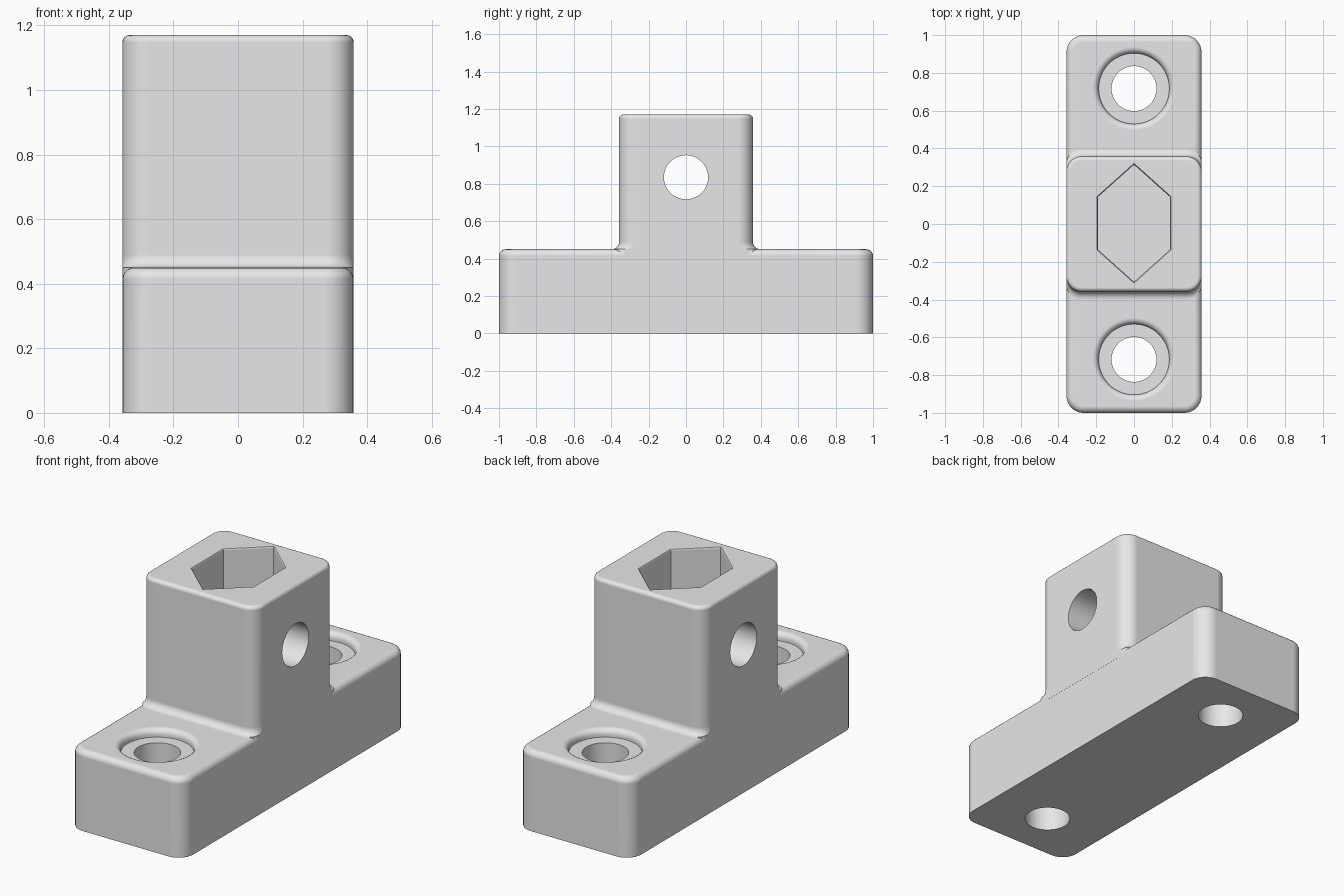
import bpy, bmesh, math
from math import sin, cos, pi

if "Cube" in bpy.data.objects:
    bpy.data.objects.remove(bpy.data.objects["Cube"])

W = 0.358          # half width of base and tower
BASE_Z = 0.45      # top of base
TOP_Z = 1.17       # top of tower
BOLT_Y = 0.717     # bolt hole offset from the middle
PIN_Z = 0.835      # height of the cross hole

grey = bpy.data.materials.new("plain grey")
grey.diffuse_color = (0.8, 0.8, 0.8, 1)
grey.use_nodes = True
grey.node_tree.nodes["Principled BSDF"].inputs["Base Color"].default_value = grey.diffuse_color


def loft(name, loops):
    """Closed solid from a stack of loops with equal point counts."""
    bm = bmesh.new()
    rings = [[bm.verts.new(p) for p in loop] for loop in loops]
    n = len(rings[0])
    for a, b in zip(rings, rings[1:]):
        for i in range(n):
            j = (i + 1) % n
            bm.faces.new((a[i], a[j], b[j], b[i]))
    bm.faces.new(rings[0][::-1])
    bm.faces.new(rings[-1])
    bmesh.ops.recalc_face_normals(bm, faces=bm.faces)
    mesh = bpy.data.meshes.new(name)
    bm.to_mesh(mesh)
    bm.free()
    mesh.materials.append(grey)
    ob = bpy.data.objects.new(name, mesh)
    bpy.context.collection.objects.link(ob)
    return ob


def rounded_rect(hx, hy, r, z, seg=8):
    pts = []
    for k, (sx, sy) in enumerate(((1, 1), (-1, 1), (-1, -1), (1, -1))):
        for i in range(seg + 1):
            a = (k + i / seg) * pi / 2
            pts.append((sx * (hx - r) + r * cos(a), sy * (hy - r) + r * sin(a), z))
    return pts


def rounded_top(hx, hy, r, top, edge, seg=5):
    """Loops that round over the top rim of a block."""
    out = []
    for i in range(seg + 1):
        a = i / seg * pi / 2
        d = edge * (1 - cos(a))
        out.append(rounded_rect(hx - d, hy - d, r - d, top - edge + edge * sin(a)))
    return out


def circle(r, z, y=0, n=48):
    return [(r * cos(2 * pi * i / n), y + r * sin(2 * pi * i / n), z) for i in range(n)]


def boolean(ob, other, operation):
    mod = ob.modifiers.new(operation.lower(), 'BOOLEAN')
    mod.operation, mod.solver, mod.object = operation, 'EXACT', other
    bpy.context.view_layer.objects.active = ob
    bpy.ops.object.modifier_apply(modifier=mod.name)
    bpy.data.objects.remove(other, do_unlink=True)


# Base block, sharp underneath and rounded on top
bw = W - 0.0006
block = loft("bracket_block",
             [rounded_rect(bw, 1, 0.09, 0)] + rounded_top(bw, 1, 0.09, BASE_Z, 0.035))

# Tower, flaring into the base at front and back with a small fillet
fillet = 0.04
loops = [rounded_rect(W, W + fillet, 0.08, 0.41)]
for i in range(7):
    a = i / 6 * pi / 2
    loops.append(rounded_rect(W, W + fillet * (1 - sin(a)), 0.08,
                              BASE_Z + fillet * (1 - cos(a))))
loops += rounded_top(W, W, 0.08, TOP_Z, 0.022)
boolean(block, loft("tower", loops), 'UNION')

# Counterbored bolt holes with a rounded rim
rim, bore, seat_z = 0.033, 0.187, 0.405
for side in (-1, 1):
    y = side * BOLT_Y
    profile = [(0.119, -0.1), (0.119, seat_z), (bore, seat_z)]
    for i in range(6):
        a = i / 5 * pi / 2
        profile.append((bore + rim * (1 - cos(a)), BASE_Z - rim + rim * sin(a)))
    profile.append((bore + rim + 0.002, BASE_Z + 0.01))
    boolean(block, loft("bolt_hole", [circle(r, z, y) for r, z in profile]), 'DIFFERENCE')

# Long six-sided pocket in the top of the tower
def hexagon(z, grow=0.0):
    hx, hy, tip = 0.19 + grow, 0.14 + grow * 0.4, 0.31 + grow * 1.3
    return [(x, y + 0.004, z) for x, y in
            ((hx, -hy), (hx, hy), (0, tip), (-hx, hy), (-hx, -hy), (0, -tip))]

boolean(block, loft("pocket", [hexagon(0.5), hexagon(TOP_Z - 0.008),
                               hexagon(TOP_Z + 0.004, 0.008)]), 'DIFFERENCE')

# Round cross hole through the tower sides
cross = [[(x, p[0], PIN_Z + p[1]) for p in circle(0.118, 0)] for x in (-0.6, 0.6)]
boolean(block, loft("cross_hole", cross), 'DIFFERENCE')

# Smooth the rounded edges while keeping flat faces flat
bpy.ops.object.select_all(action='DESELECT')
block.select_set(True)
bpy.context.view_layer.objects.active = block
bpy.ops.object.shade_smooth_by_angle(angle=math.radians(35))
normals = block.modifiers.new("weighted normals", 'WEIGHTED_NORMAL')
normals.keep_sharp = True
